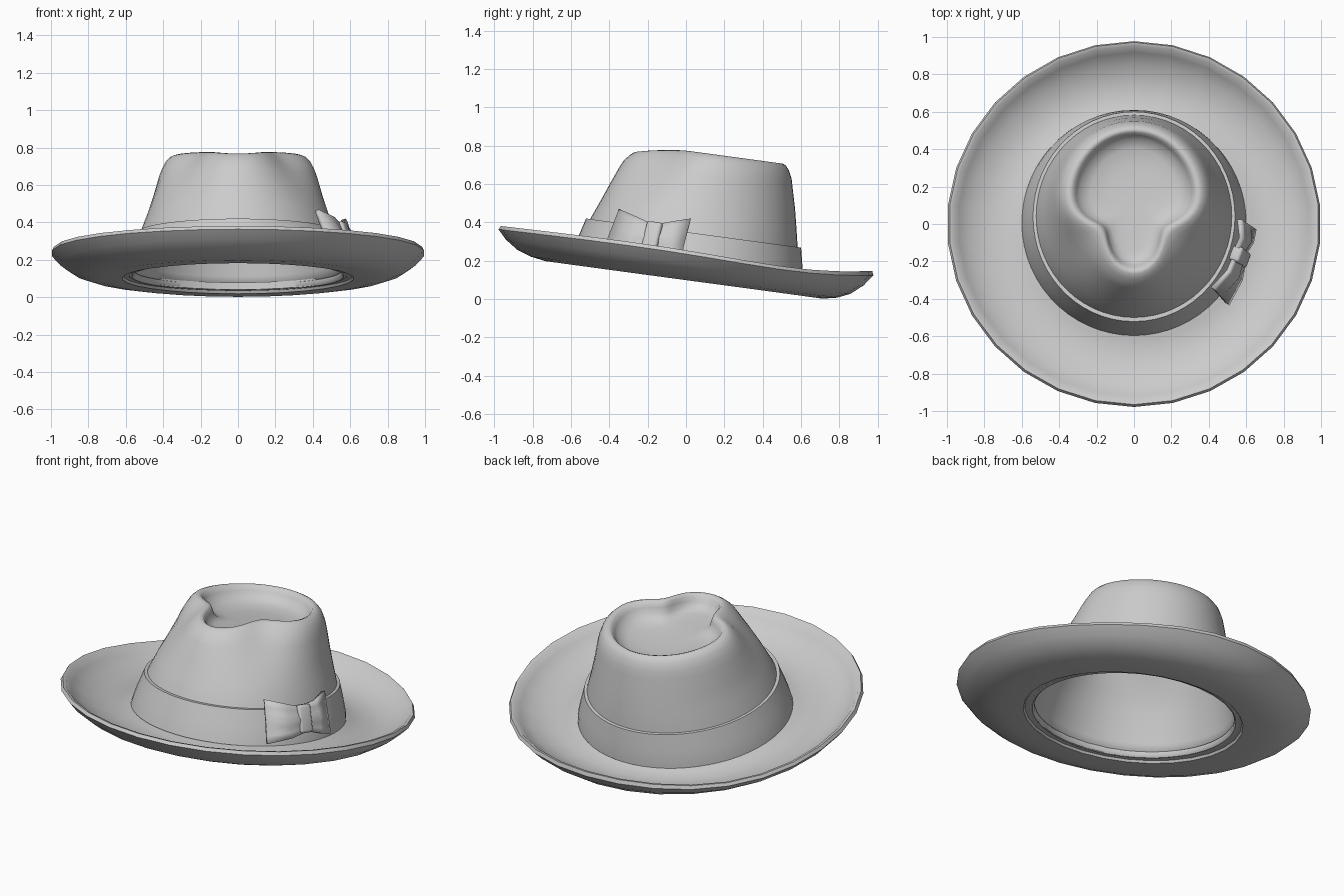
import bpy, bmesh, math
from mathutils import Matrix, Vector

if "Cube" in bpy.data.objects:
    bpy.data.objects.remove(bpy.data.objects["Cube"])

TILT = Matrix.Rotation(math.radians(-7.7), 4, 'X')   # whole hat dips at the back


def finish(name, bm, angle=40):
    bmesh.ops.recalc_face_normals(bm, faces=bm.faces)
    me = bpy.data.meshes.new(name)
    bm.to_mesh(me)
    bm.free()
    ob = bpy.data.objects.new(name, me)
    bpy.context.collection.objects.link(ob)
    bpy.ops.object.select_all(action='DESELECT')
    ob.select_set(True)
    bpy.context.view_layer.objects.active = ob
    bpy.ops.object.shade_smooth_by_angle(angle=math.radians(angle))
    return ob


def loft(name, rings, closed=False, tip=None, angle=40):
    """Skin a list of point rings, optionally looping the profile or ending in a tip."""
    bm = bmesh.new()
    rows = [[bm.verts.new(TILT @ Vector(p)) for p in r] for r in rings]
    n = len(rows[0])
    pairs = list(zip(rows, rows[1:])) + ([(rows[-1], rows[0])] if closed else [])
    for a, b in pairs:
        for j in range(n):
            k = (j + 1) % n
            bm.faces.new((a[j], a[k], b[k], b[j]))
    if tip:
        t = bm.verts.new(TILT @ Vector(tip))
        for j in range(n):
            bm.faces.new((rows[-1][j], rows[-1][(j + 1) % n], t))
    return finish(name, bm, angle)


def angles(n):
    return [-math.pi / 2 + 2 * math.pi * j / n for j in range(n)]


def oval(rx, ry, cy, z, n):
    return [(rx * math.cos(a), cy + ry * math.sin(a), z) for a in angles(n)]


def bump(a, centre, width):
    d = math.degrees(a) - centre
    d = (d + 180) % 360 - 180
    return math.exp(-(d / width) ** 2)


# Brim: closed profile (radius, height), curling up at the edge, lower on the rear sides
brim_profile = [(.575, .15), (.60, .15), (.635, .137), (.72, .133), (.80, .145), (.88, .178),
                (.94, .222), (.972, .262), (.99, .266), (1.0, .245), (.955, .19), (.89, .14),
                (.82, .112), (.74, .097), (.62, .098), (.612, .112), (.575, .114)]
brim_rings = []
for r, z in brim_profile:
    ring = []
    for x, y, h in oval(r, r * .985, -.033 * r, z, 30):
        a = math.atan2(y, x)
        sag = .24 * (bump(a, 35, 36) + bump(a, 145, 36)) if r > .7 else 0
        ring.append((x, y, .1 + (h - .1) * (1 + .11 * y - sag)))
    brim_rings.append(ring)
loft("brim", brim_rings, closed=True)


# Crown: oval walls, two front pinches, lowered front, teardrop dent on top
def crown_ring(rx, ry, cy, z, pinch, drop):
    out = []
    for a in angles(60):
        p = pinch * (bump(a, -43, 28) + bump(a, -137, 28))
        r = 1 / math.hypot(math.cos(a) / rx, math.sin(a) / ry) - p
        out.append((r * math.cos(a), cy + r * math.sin(a), z - drop * bump(a, -90, 30)))
    return out


crown_levels = [  # rx, ry, centre y, z, pinch, front drop
    (.588, .596, -.016, .115, 0, 0), (.562, .575, -.012, .19, 0, 0),
    (.522, .545, -.005, .35, 0, 0), (.485, .515, .005, .45, .005, 0),
    (.455, .488, .012, .545, .025, 0), (.430, .458, .015, .65, .07, .01),
    (.415, .445, .017, .695, .09, .02), (.395, .422, .020, .737, .11, .03),
    (.372, .402, .020, .760, .122, .036), (.352, .386, .020, .767, .126, .04),
    (.332, .370, .022, .760, .124, .045), (.316, .355, .025, .735, .118, .045),
    (.295, .332, .030, .703, .105, .035), (.24, .28, .035, .678, .075, .015),
    (.15, .18, .04, .668, .03, 0), (.07, .08, .05, .665, .01, 0)]
crown = loft("crown", [crown_ring(*l) for l in crown_levels], tip=(0, .05, .665), angle=60)
mod = crown.modifiers.new("felt", 'SOLIDIFY')
mod.thickness = .014
mod.offset = -1

# Ribbon band around the crown and sweatband lip inside it
loft("ribbon_band", [oval(rx, ry, cy, z, 60) for rx, ry, cy, z in (
    (.600, .608, -.014, .150), (.592, .602, -.012, .19), (.572, .588, -.010, .255),
    (.540, .566, -.007, .346), (.520, .545, -.006, .346), (.562, .575, -.012, .19),
    (.580, .592, -.014, .15))], closed=True)
loft("sweatband", [oval(rx, rx + .01, -.014, z, 60) for rx, z in (
    (.582, .112), (.566, .110), (.556, .122), (.556, .142), (.570, .148))], closed=True)

# Bow: a flared strip (top and bottom points at each station), puffed between the pinches
stations = [((.43, -.35, .47), (.51, -.435, .25)),
            ((.51, -.255, .427), (.575, -.30, .25)),
            ((.54, -.19, .398), (.595, -.21, .255)),
            ((.55, -.145, .39), (.60, -.155, .245)),
            ((.58, -.075, .402), (.635, -.10, .222)),
            ((.575, .025, .42), (.655, -.03, .20))]
puff = [0, .018, .012, .012, .018, 0]
bm = bmesh.new()
out = Vector((.92, -.28, .3))
grid = []
for (top, bot), h in zip(stations, puff):
    row = []
    for i in range(7):
        v = i / 6
        wave = h * (math.sin(math.pi * v) + .35 * math.cos(4 * math.pi * v))
        row.append(bm.verts.new(Vector(top).lerp(Vector(bot), v) + out * wave))
    grid.append(row)
for a, b in zip(grid, grid[1:]):
    for i in range(6):
        bm.faces.new((a[i], a[i + 1], b[i + 1], b[i]))
bow = finish("bow", bm)
if bow.data.polygons[0].normal.x < 0:
    bow.data.flip_normals()
mod = bow.modifiers.new("cloth", 'SOLIDIFY')
mod.thickness = .025
mod.offset = -1

# Bow knot: rounded block wrapped round the middle
bm = bmesh.new()
bmesh.ops.create_cube(bm, size=1)
bmesh.ops.scale(bm, vec=(.062, .085, .16), verts=bm.verts)
bmesh.ops.bevel(bm, geom=bm.edges[:], offset=.016, segments=3, affect='EDGES', profile=.5)
bmesh.ops.transform(bm, verts=bm.verts, matrix=(
    Matrix.Translation((.566, -.174, .322)) @ Matrix.Rotation(math.radians(-18), 4, 'Z')
    @ Matrix.Rotation(math.radians(-20), 4, 'Y') @ Matrix.Rotation(math.radians(-7), 4, 'X')))
finish("bow_knot", bm)
